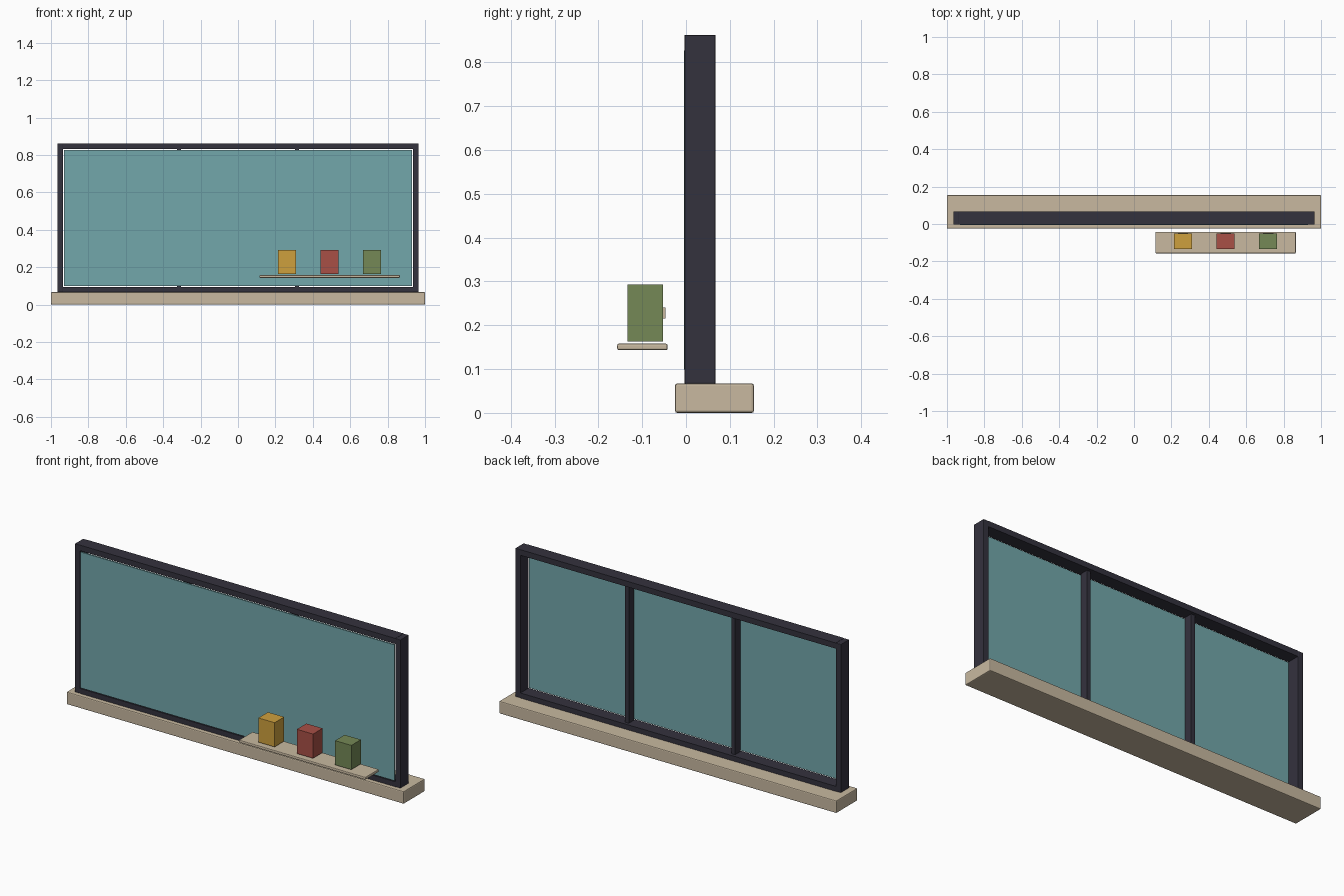
import bpy

cube = bpy.data.objects.get("Cube")
if cube:
    bpy.data.objects.remove(cube, do_unlink=True)


def material(name, rgb):
    mat = bpy.data.materials.new(name)
    mat.use_nodes = True
    color = (*rgb, 1)
    mat.diffuse_color = color
    mat.node_tree.nodes["Principled BSDF"].inputs["Base Color"].default_value = color
    return mat


def box(name, x, y, z, mat, bevel=0):
    """Box spanning the given (low, high) ranges, with optional softened edges."""
    spans = (x, y, z)
    bpy.ops.mesh.primitive_cube_add(size=1, location=[(a + b) / 2 for a, b in spans])
    obj = bpy.context.object
    obj.name = name
    obj.scale = [b - a for a, b in spans]
    bpy.ops.object.transform_apply(location=False, rotation=False, scale=True)
    obj.data.materials.append(mat)
    if bevel:
        mod = obj.modifiers.new("soft_edges", "BEVEL")
        mod.width = bevel
        mod.segments = 2
    return obj


stone = material("beige_stone", (0.578, 0.485, 0.352))
metal = material("dark_metal", (0.034, 0.032, 0.048))
glass = material("teal_glass", (0.171, 0.386, 0.407))
yellow = material("mustard", (0.617, 0.352, 0.048))
red = material("brick_red", (0.392, 0.080, 0.061))
green = material("olive_green", (0.178, 0.250, 0.093))

# Sill
box("sill", (-1, 1), (-0.025, 0.155), (0, 0.067), stone, 0.005)

# Window frame: two posts and two rails
depth = (-0.003, 0.067)
bottom, top, outer, inner = 0.067, 0.862, 0.965, 0.935
box("left_post", (inner, outer), depth, (bottom, top), metal, 0.002)
box("right_post", (-outer, -inner), depth, (bottom, top), metal, 0.002)
box("bottom_rail", (-inner, inner), depth, (bottom, 0.094), metal)
box("top_rail", (-inner, inner), depth, (0.832, top), metal)

# Mullions behind the pane
for side, x in (("left", 0.315), ("right", -0.315)):
    box(side + "_mullion", (x - 0.011, x + 0.011), (0.005, 0.05), (0.094, 0.832), metal)

# Glass pane, slightly proud of the frame and clear of it all round
box("glass_pane", (-0.93, 0.93), (-0.005, 0.003), (0.099, 0.827), glass)

# Display shelf
box("shelf", (0.115, 0.865), (-0.157, -0.042), (0.143, 0.158), stone, 0.004)

# Canisters, each with a small plate on the side facing the glass
for name, x, mat in (("yellow", 0.262, yellow), ("red", 0.49, red), ("green", 0.717, green)):
    box(name + "_canister", (x - 0.048, x + 0.048), (-0.133, -0.052), (0.163, 0.293), mat)
    box(name + "_canister_label", (x - 0.028, x + 0.028), (-0.052, -0.047), (0.215, 0.24), stone)
